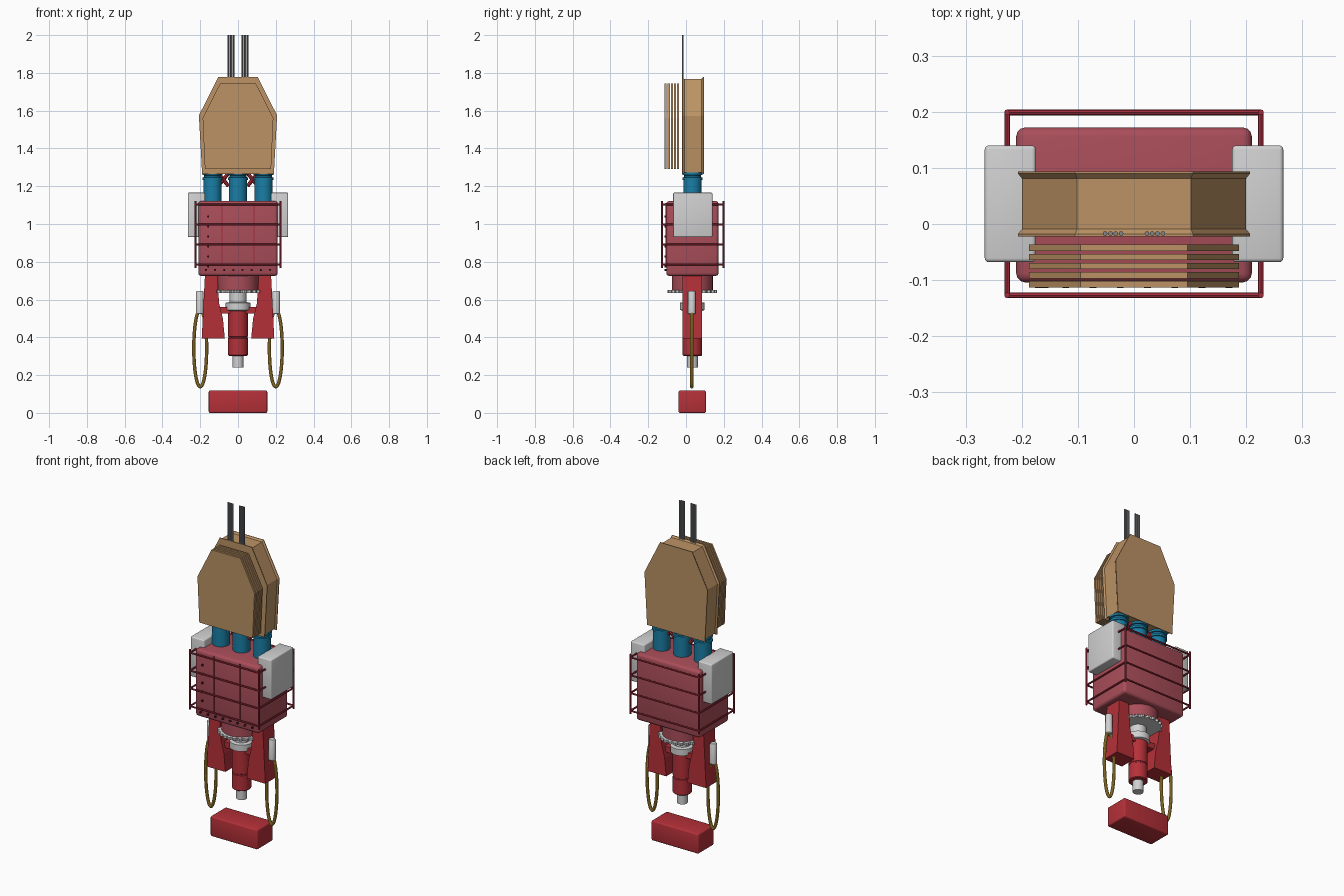
import bpy, bmesh, math
from mathutils import Vector

if "Cube" in bpy.data.objects:
    bpy.data.objects.remove(bpy.data.objects["Cube"], do_unlink=True)

AXIS_Y = 0.034  # depth of the central axis


def material(name, rgb):
    m = bpy.data.materials.new(name)
    m.use_nodes = True
    m.diffuse_color = (*rgb, 1)
    m.node_tree.nodes["Principled BSDF"].inputs["Base Color"].default_value = (*rgb, 1)
    return m


TAN = material("tan", (0.50, 0.29, 0.13))
MAROON = material("maroon", (0.40, 0.075, 0.10))
RED = material("red", (0.46, 0.03, 0.04))
RAIL = material("rail red", (0.36, 0.025, 0.045))
BLUE = material("blue", (0.01, 0.21, 0.38))
WHITE = material("pale grey", (0.64, 0.64, 0.64))
GOLD = material("gold", (0.62, 0.38, 0.05))
STEEL = material("steel", (0.22, 0.23, 0.24))
DARK = material("dark red", (0.09, 0.01, 0.02))


def finish(name, bm, mat, smooth=True):
    bmesh.ops.recalc_face_normals(bm, faces=bm.faces)
    me = bpy.data.meshes.new(name)
    bm.to_mesh(me)
    bm.free()
    ob = bpy.data.objects.new(name, me)
    bpy.context.collection.objects.link(ob)
    me.materials.append(mat)
    if smooth:
        bpy.ops.object.select_all(action="DESELECT")
        bpy.context.view_layer.objects.active = ob
        ob.select_set(True)
        bpy.ops.object.shade_smooth_by_angle(angle=math.radians(35))
    return ob


def box(name, lo, hi, mat, bevel=0.0):
    lo, hi = Vector(lo), Vector(hi)
    bm = bmesh.new()
    bmesh.ops.create_cube(bm, size=1)
    for v in bm.verts:
        v.co = (lo + hi) / 2 + v.co * (hi - lo)
    if bevel:
        bmesh.ops.bevel(bm, geom=bm.edges[:], offset=bevel, segments=3,
                        profile=0.5, affect="EDGES")
    return finish(name, bm, mat)


def loft(name, rings, mat, closed=False, smooth=True):
    """Skin a list of equal rings; cap the ends unless closed into a loop."""
    bm = bmesh.new()
    vs = [[bm.verts.new(p) for p in ring] for ring in rings]
    n = len(vs[0])
    pairs = list(zip(vs, vs[1:])) + ([(vs[-1], vs[0])] if closed else [])
    for a, b in pairs:
        for i in range(n):
            j = (i + 1) % n
            bm.faces.new((a[i], a[j], b[j], b[i]))
    if not closed:
        bm.faces.new(vs[0])
        bm.faces.new(vs[-1])
    return finish(name, bm, mat, smooth)


def lathe(name, x, y, profile, mat, n=32):
    turn = [2 * math.pi * i / n for i in range(n)]
    return loft(name, [[(x + r * math.cos(a), y + r * math.sin(a), z) for a in turn]
                       for r, z in profile], mat)


def rod(name, a, b, r, mat, n=8):
    a, b = Vector(a), Vector(b)
    q = (b - a).to_track_quat("Z", "Y")
    circle = [q @ Vector((r * math.cos(t), r * math.sin(t), 0))
              for t in (2 * math.pi * i / n for i in range(n))]
    return loft(name, [[p + c for c in circle] for p in (a, b)], mat)


def outline(points, y, s=1.0, zc=1.52):
    return [(x * s, y, zc + (z - zc) * s) for x, z in points]


# Tall six-sided spool with flared rims
half = [(0.19, 1.265), (0.207, 1.575), (0.105, 1.777)]
hexagon = half + [(-x, z) for x, z in reversed(half)]
loft("spool", [outline(hexagon, y, s) for y, s in
               ((-0.022, 1), (-0.018, 1), (-0.009, 0.965),
                (0.081, 0.965), (0.090, 1), (0.094, 1))], TAN, smooth=False)

# Stack of thin plates in front of the spool
plate = [(0.175, 1.29), (0.187, 1.56), (0.095, 1.743)]
plate = plate + [(-x, z) for x, z in reversed(plate)]
for k in range(5):
    y = -0.113 + 0.0163 * k
    loft(f"front_plate_{k + 1}", [outline(plate, y), outline(plate, y + 0.011)],
         TAN, smooth=False)

# Thin steel rods rising through the spool
for side in (-1, 1):
    for k in range(4):
        x = side * (0.023 + 0.0095 * k)
        rod("top_rod", (x, -0.017, 1.27), (x, -0.017, 2.0), 0.0042, STEEL)

# Three blue columns with collars and slanted braces between them
for x in (-0.135, 0, 0.135):
    lathe("blue_column", x, AXIS_Y,
          [(0.048, 1.10), (0.048, 1.232), (0.053, 1.234), (0.053, 1.246),
           (0.045, 1.248), (0.045, 1.258), (0.053, 1.26), (0.053, 1.272),
           (0.043, 1.274), (0.043, 1.30)], BLUE)
for side in (-1, 1):
    rod("column_brace", (side * 0.05, AXIS_Y, 1.27), (side * 0.105, AXIS_Y, 1.20),
        0.01, RED)
    rod("column_brace_outer", (side * 0.05, AXIS_Y, 1.20), (side * 0.105, AXIS_Y, 1.27),
        0.01, RED)

# Main housing, with seams and bolts on its front
box("housing", (-0.21, -0.104, 0.725), (0.21, 0.172, 1.122), MAROON, 0.016)
for x in (-0.085, 0.085):
    box("door_seam", (x - 0.003, -0.109, 0.775), (x + 0.003, -0.10, 1.11), RAIL)
for k in range(6):
    z = 0.775 + 0.053 * k
    rod("side_bolt", (-0.158, -0.10, z), (-0.158, -0.114, z), 0.006, DARK)
for k in range(8):
    x = -0.17 + 0.0485 * k
    rod("bottom_bolt", (x, -0.10, 0.757), (x, -0.114, 0.757), 0.006, DARK)

# Guard rails around the housing
FX, FRONT, BACK = 0.226, -0.127, 0.199
corners = [(-FX, FRONT), (FX, FRONT), (FX, BACK), (-FX, BACK)]
for i, (x, y) in enumerate(corners):
    nx, ny = corners[(i + 1) % 4]
    rod("guard_post", (x, y, 0.768), (x, y, 1.122), 0.0052, RAIL)
    for z in (0.786, 0.891, 0.997, 1.103):
        rod("guard_rail", (x, y, z), (nx, ny, z), 0.0052, RAIL)

# Side cabinets
for side in (-1, 1):
    a, b = sorted((side * 0.175, side * 0.266))
    box("side_cabinet", (a, -0.068, 0.93), (b, 0.14, 1.166), WHITE, 0.007)

# Neck and toothed ring under the housing
lathe("neck", 0, AXIS_Y, [(0.108, 0.65), (0.108, 0.73)], MAROON, 40)
gear = [(0.131 if i % 4 < 2 else 0.121, 2 * math.pi * i / 96) for i in range(96)]
loft("toothed_ring", [[(r * math.cos(a), AXIS_Y + r * math.sin(a), z) for r, a in gear]
                      for z in (0.635, 0.65)], WHITE, smooth=False)

# Central drive shaft
lathe("shaft_collar", 0, AXIS_Y,
      [(0.05, 0.54), (0.065, 0.545), (0.065, 0.583), (0.045, 0.587), (0.045, 0.64)], WHITE)
lathe("drive_shaft", 0, AXIS_Y,
      [(0.048, 0.302), (0.052, 0.306), (0.052, 0.395), (0.0495, 0.397),
       (0.0495, 0.403), (0.052, 0.405), (0.052, 0.545)], RED)
lathe("shaft_tip", 0, AXIS_Y, [(0.029, 0.24), (0.029, 0.31)], WHITE)

# Tapered legs, outer cylinders and hanging hose loops
leg = [(0.175, 0.73), (0.192, 0.395), (0.07, 0.395), (0.08, 0.50), (0.10, 0.58), (0.11, 0.73)]
for side in (-1, 1):
    loft("leg", [[(side * x, y, z) for x, z in leg] for y in (-0.018, 0.086)],
         RED, smooth=False)
    a, b = sorted((side * 0.04, side * 0.10))
    box("leg_bracket", (a, 0.005, 0.525), (b, 0.063, 0.56), RED)
    lathe("outer_cylinder", side * 0.202, AXIS_Y - 0.003,
          [(0.017, 0.523), (0.02, 0.527), (0.02, 0.64), (0.017, 0.645)], WHITE, 20)
    rings = []
    for i in range(64):
        t = 2 * math.pi * i / 64
        centre = Vector((side * 0.2 + 0.034 * math.cos(t), AXIS_Y - 0.003,
                         0.342 + 0.204 * math.sin(t)))
        out = Vector((math.cos(t) / 0.034, 0, math.sin(t) / 0.204)).normalized()
        rings.append([centre + 0.009 * (out * math.cos(u) + Vector((0, math.sin(u), 0)))
                      for u in (2 * math.pi * k / 10 for k in range(10))])
    loft("hose_loop", rings, GOLD, closed=True)

# Separate block at the base
box("base_block", (-0.155, -0.04, 0.0), (0.155, 0.106, 0.118), RED, 0.008)
